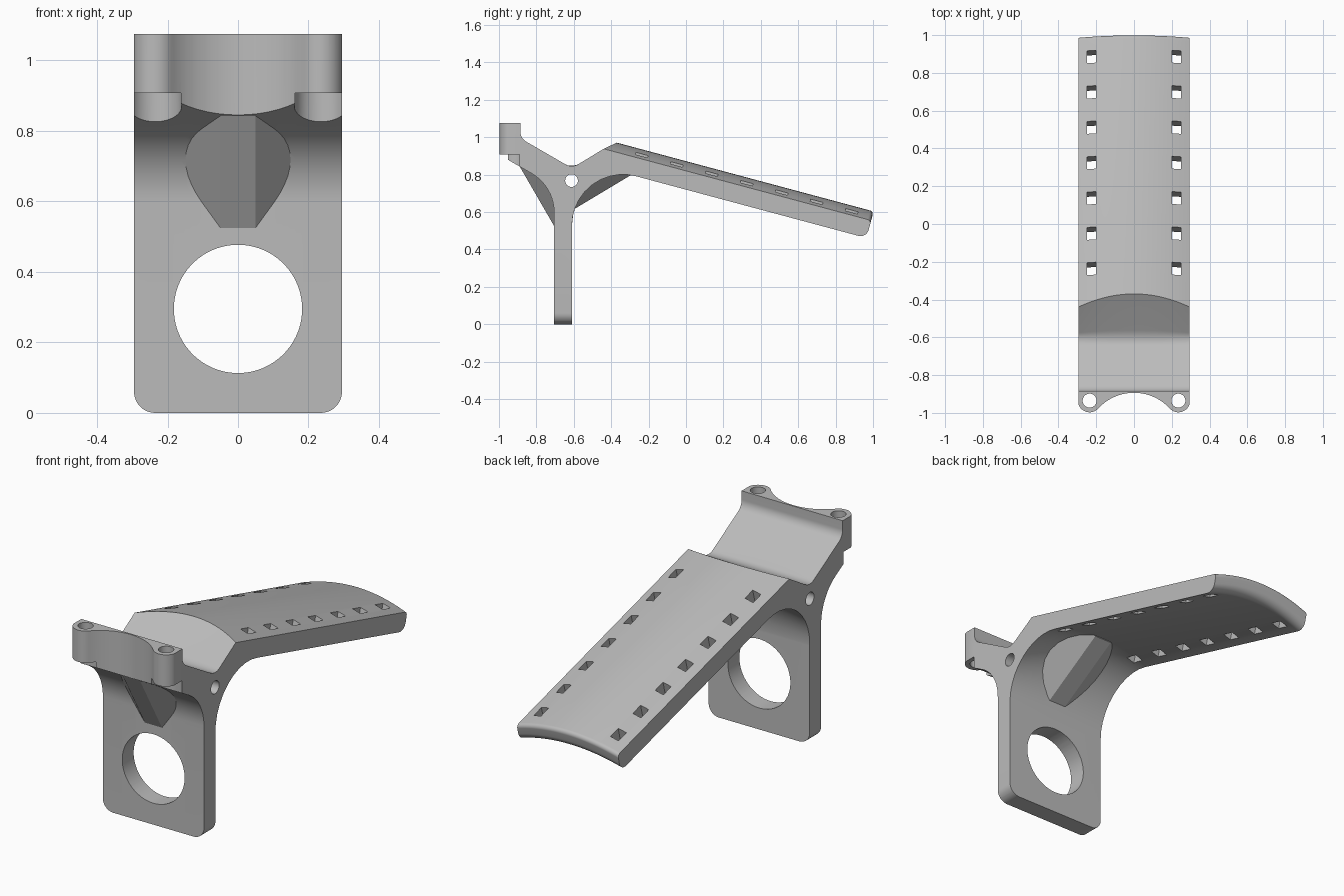
import bpy, bmesh
from math import sin, cos, pi, atan2, hypot, radians
from mathutils import Vector

if "Cube" in bpy.data.objects:
    bpy.data.objects.remove(bpy.data.objects["Cube"], do_unlink=True)

HALF = 0.295                      # half width of the bracket
TILT = radians(15)                # downward tilt of the arm
SAG = 0.05                        # crown height of the arm

plastic = bpy.data.materials.new("grey_plastic")
plastic.use_nodes = True
grey = (0.5, 0.5, 0.5, 1)
plastic.diffuse_color = grey
plastic.node_tree.nodes["Principled BSDF"].inputs["Base Color"].default_value = grey


def make_object(name, bm):
    bmesh.ops.recalc_face_normals(bm, faces=bm.faces)
    mesh = bpy.data.meshes.new(name)
    bm.to_mesh(mesh)
    bm.free()
    mesh.materials.append(plastic)
    obj = bpy.data.objects.new(name, mesh)
    bpy.context.collection.objects.link(obj)
    return obj


def prism(name, outline, lo, hi, axis):
    """Extrude a 2D outline along a world axis."""
    place = {"X": lambda a, b, h: (h, a, b),
             "Y": lambda a, b, h: (a, h, b),
             "Z": lambda a, b, h: (a, b, h)}[axis]
    bm = bmesh.new()
    rings = [[bm.verts.new(place(a, b, h)) for a, b in outline] for h in (lo, hi)]
    for ring in rings:
        bm.faces.new(ring)
    n = len(outline)
    for i in range(n):
        j = (i + 1) % n
        bm.faces.new((rings[0][i], rings[0][j], rings[1][j], rings[1][i]))
    return make_object(name, bm)


def arc(cx, cy, r, start, end, steps):
    angles = [start + (end - start) * i / steps for i in range(steps + 1)]
    return [(cx + r * cos(a), cy + r * sin(a)) for a in angles]


def circle(cx, cy, r, steps=48):
    return arc(cx, cy, r, 0, 2 * pi, steps)[:-1]


def combine(target, tool, operation="DIFFERENCE"):
    tool.hide_render = True
    mod = target.modifiers.new(tool.name, "BOOLEAN")
    mod.operation, mod.solver, mod.object = operation, "EXACT", tool
    bpy.context.view_layer.objects.active = target
    bpy.ops.object.modifier_apply(modifier=mod.name)
    bpy.data.objects.remove(tool, do_unlink=True)


def rounded(corners, steps=10):
    """Round the corners; each is (y, z, crown y, crown z) with a tangent length."""
    out = []
    for i, (c, t) in enumerate(corners):
        if not t:
            out.append(c)
            continue
        ends, dirs = [], []
        for other in (corners[i - 1][0], corners[(i + 1) % len(corners)][0]):
            edge = (other - c).to_2d()
            ends.append(c.lerp(other, t / edge.length))
            dirs.append(edge.normalized())
        w = sin(dirs[0].angle(dirs[1]) / 2)
        for k in range(steps + 1):
            s = k / steps
            a, m, b = (1 - s) ** 2, 2 * w * s * (1 - s), s * s
            out.append((ends[0] * a + c * m + ends[1] * b) / (a + m + b))
    return out


# Body: side profile swept across the width, with a crowned arm
up = (SAG * sin(TILT), SAG * cos(TILT))
flat = (0, 0)
corners = [((-1, 1.075), flat, 0), ((-1, 0.907), flat, 0),
           ((-0.705, 0.737), flat, 0.14), ((-0.705, 0), flat, 0),
           ((-0.61, 0), flat, 0), ((-0.61, 0.52), flat, 0),
           ((-0.61, 0.883), up, 0.355), ((-0.262, 0.79), up, 0),
           ((0.965, 0.461), up, 0.045), ((0.99, 0.555), up, 0.02),
           ((-0.44, 0.938), (0.07, 0.033), 0), ((-0.61, 0.835), flat, 0.04),
           ((-0.885, 0.994), flat, 0.035), ((-0.885, 1.075), flat, 0)]
profile = rounded([(Vector(p + d), t) for p, d, t in corners])

bm = bmesh.new()
SLICES = 32
rings = []
for i in range(SLICES + 1):
    f = 2 * i / SLICES - 1
    crown = 1 - f * f
    rings.append([bm.verts.new((f * HALF, p[0] + p[2] * crown, p[1] + p[3] * crown))
                  for p in profile])
for r0, r1 in zip(rings, rings[1:]):
    for j in range(len(profile)):
        bm.faces.new((r0[j - 1], r0[j], r1[j], r1[j - 1]))
bm.faces.new(rings[0])
bm.faces.new(rings[-1])
body = make_object("bracket_body", bm)


# Gussets on both sides of the leg
def gusset(name, low, high, side):
    low, high = Vector(low), Vector(high)
    along = (high - low).normalized()
    inward = Vector((along.y, -along.x)) * side
    bm = bmesh.new()
    for end in (low, high):
        for x, depth in ((0.05, 0), (0.18, 0.09)):
            p = end + inward * depth
            for s in (-1, 1):
                bm.verts.new((s * x, p.x, p.y))
    bmesh.ops.convex_hull(bm, input=bm.verts)
    return make_object(name, bm)


combine(body, gusset("front_gusset", (-0.705, 0.525), (-0.89, 0.845), 1), "UNION")
combine(body, gusset("back_gusset", (-0.615, 0.605), (-0.24, 0.83), -1), "UNION")

# Front clamp: two round ears joined by a concave arc
ear_x, ear_y, ear_r = 0.235, -0.935, 0.062
arc_y = -1.15
lean = atan2(arc_y - ear_y, -ear_x)
arc_r = hypot(ear_x, arc_y - ear_y) - ear_r
ear = arc(ear_x, ear_y, ear_r, 0, lean, 20)
outline = ear + arc(0, arc_y, arc_r, pi + lean, -lean, 32)[1:-1]
outline += [(-x, y) for x, y in reversed(ear)]
outline += [(-0.33, ear_y), (-0.33, -1.1), (0.33, -1.1), (0.33, ear_y)]
combine(body, prism("clamp_cutter", outline, 0.7, 1.2, "Z"))

for s in (-1, 1):
    # Bolt recess below each ear and the bolt hole through it
    combine(body, prism("recess_cutter", circle(s * ear_x, ear_y, 0.075), 0.7, 0.908, "Z"))
    combine(body, prism("bolt_cutter", circle(s * ear_x, ear_y, 0.037, 32), 0.8, 1.2, "Z"))
    # Rounded foot corners
    r = 0.06
    foot = arc(HALF - r, r, r, 0, -pi / 2, 10)
    foot += [(HALF - r, -0.03), (HALF + 0.03, -0.03), (HALF + 0.03, r)]
    combine(body, prism("foot_cutter", [(s * x, z) for x, z in foot], -0.8, -0.5, "Y"))

# Large leg opening and cross pin hole
combine(body, prism("leg_hole_cutter", circle(0, 0.295, 0.182, 96), -0.8, -0.5, "Y"))
combine(body, prism("pin_cutter", circle(-0.612, 0.768, 0.034, 32), -0.5, 0.5, "X"))

# Strap slots through the arm, square to its slope
along = Vector((cos(TILT), -sin(TILT)))
normal = Vector((sin(TILT), cos(TILT)))
for i in range(7):
    y = -0.237 + 0.187 * i
    centre = Vector((y, 0.84 - y * sin(TILT) / cos(TILT)))
    box = [centre + along * a * 0.034 + normal * b * 0.2
           for a, b in ((-1, -1), (1, -1), (1, 1), (-1, 1))]
    for s in (-1, 1):
        x = s * 0.225
        combine(body, prism("slot_cutter", box, x - 0.023, x + 0.023, "X"))

bpy.ops.object.select_all(action="DESELECT")
body.select_set(True)
bpy.context.view_layer.objects.active = body
bpy.ops.object.shade_smooth_by_angle(angle=radians(30))
